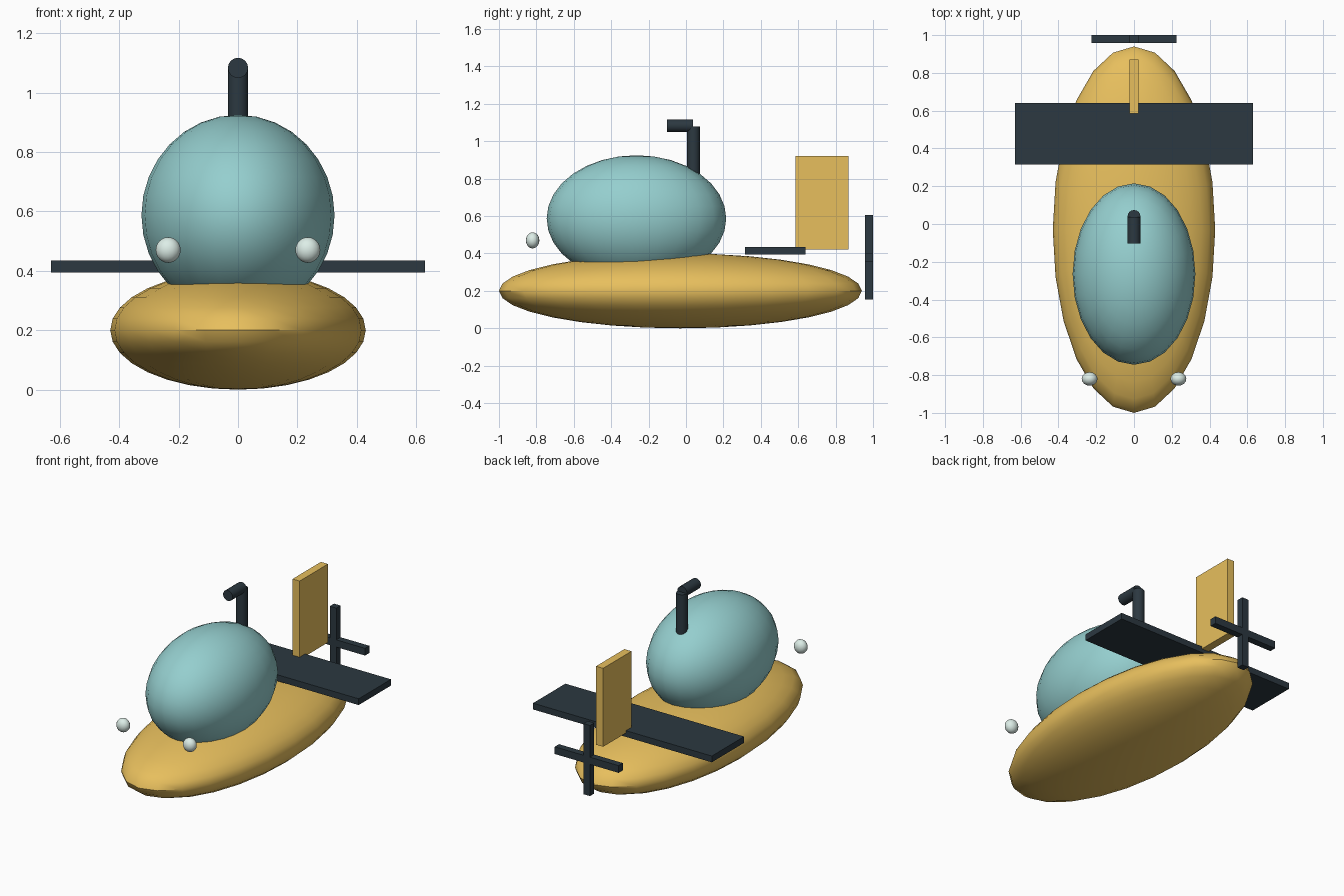
import bpy
from math import pi

if "Cube" in bpy.data.objects:
    bpy.data.objects.remove(bpy.data.objects["Cube"])


def material(name, rgb):
    m = bpy.data.materials.new(name)
    m.diffuse_color = (*rgb, 1)
    m.use_nodes = True
    m.node_tree.nodes["Principled BSDF"].inputs["Base Color"].default_value = m.diffuse_color
    return m


YELLOW = material("yellow_paint", (0.80, 0.52, 0.11))
GLASS = material("teal_glass", (0.30, 0.62, 0.62))
DARK = material("dark_metal", (0.025, 0.04, 0.052))
LAMP = material("lamp_white", (0.72, 0.85, 0.80))


def finish(name, mat, smooth):
    ob = bpy.context.object
    ob.name = name
    ob.data.materials.append(mat)
    bpy.ops.object.transform_apply(location=False, rotation=True, scale=True)
    if smooth:
        bpy.ops.object.shade_smooth_by_angle(angle=pi / 5)
    return ob


def ellipsoid(name, loc, radii, mat, segments=24, rings=16):
    bpy.ops.mesh.primitive_uv_sphere_add(segments=segments, ring_count=rings,
                                         radius=1, location=loc)
    bpy.context.object.scale = radii
    return finish(name, mat, True)


def box(name, low, high, mat):
    bpy.ops.mesh.primitive_cube_add(
        size=1, location=[(a + b) / 2 for a, b in zip(low, high)])
    bpy.context.object.scale = [b - a for a, b in zip(low, high)]
    return finish(name, mat, False)


def tube(name, loc, radius, length, mat, tilt=0):
    bpy.ops.mesh.primitive_cylinder_add(vertices=16, radius=radius, depth=length,
                                        location=loc, rotation=(tilt, 0, 0))
    return finish(name, mat, True)


# Hull and canopy
ellipsoid("hull", (0, -0.03, 0.2), (0.43, 0.97, 0.2), YELLOW)
ellipsoid("canopy", (0, -0.265, 0.587), (0.325, 0.48, 0.338), GLASS)

# Dive plane and tail fin
box("dive_plane", (-0.63, 0.315, 0.395), (0.63, 0.64, 0.435), DARK)
box("tail_fin", (-0.025, 0.585, 0.42), (0.025, 0.87, 0.92), YELLOW)

# Crossed propeller blades
box("propeller_blade_vertical", (-0.023, 0.957, 0.155), (0.023, 1.0, 0.605), DARK)
box("propeller_blade_horizontal", (-0.225, 0.957, 0.357), (0.225, 1.0, 0.403), DARK)

# Periscope
tube("periscope_mast", (0, 0.04, 0.90), 0.034, 0.36, DARK)
tube("periscope_head", (0, -0.032, 1.083), 0.034, 0.14, DARK, pi / 2)

# Pair of headlamps
for side, x in (("left", -0.235), ("right", 0.235)):
    ellipsoid("headlamp_" + side, (x, -0.82, 0.47), (0.042, 0.036, 0.043), LAMP, 16, 12)
